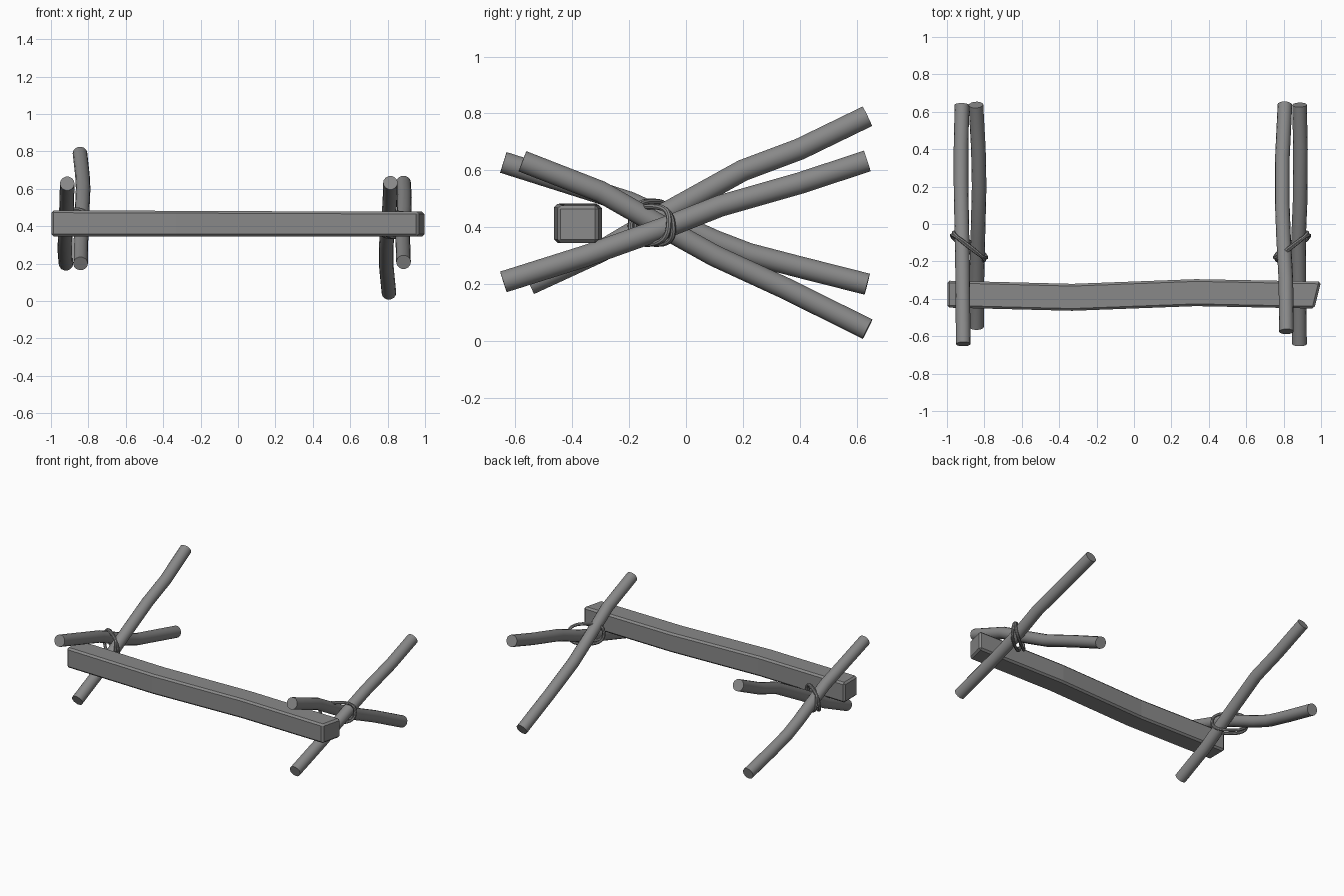
import bpy, bmesh, math
from mathutils import Vector

cube = bpy.data.objects.get("Cube")
if cube:
    bpy.data.objects.remove(cube, do_unlink=True)

grey = bpy.data.materials.new("weathered grey wood")
grey.use_nodes = True
colour = (0.25, 0.25, 0.25, 1)
grey.diffuse_color = colour
grey.node_tree.nodes["Principled BSDF"].inputs["Base Color"].default_value = colour


def finish(name, bm, smooth=True):
    bmesh.ops.recalc_face_normals(bm, faces=bm.faces)
    mesh = bpy.data.meshes.new(name)
    bm.to_mesh(mesh)
    bm.free()
    mesh.materials.append(grey)
    obj = bpy.data.objects.new(name, mesh)
    bpy.context.collection.objects.link(obj)
    if smooth:
        bpy.ops.object.select_all(action='DESELECT')
        obj.select_set(True)
        bpy.context.view_layer.objects.active = obj
        bpy.ops.object.shade_smooth_by_angle(angle=math.radians(40))
    return obj


def skin(bm, rings, closed=False):
    """Join rings of points into a tube, capped unless it is closed."""
    loops = [[bm.verts.new(p) for p in ring] for ring in rings]
    n = len(loops[0])
    pairs = list(zip(loops, loops[1:])) + ([(loops[-1], loops[0])] if closed else [])
    for a, b in pairs:
        for i in range(n):
            j = (i + 1) % n
            bm.faces.new((a[i], a[j], b[j], b[i]))
    if not closed:
        bm.faces.new(loops[0])
        bm.faces.new(loops[-1])


def tube(bm, path, radius, side, sides=14, closed=False):
    """Sweep a circle along a path; side fixes the frame."""
    rings = []
    n = len(path)
    for i, p in enumerate(path):
        before = path[i - 1] if i or closed else p
        after = path[(i + 1) % n] if i < n - 1 or closed else p
        along = (after - before).normalized()
        u = (side - along * side.dot(along)).normalized()
        v = along.cross(u)
        angles = [2 * math.pi * k / sides for k in range(sides)]
        rings.append([p + (u * math.cos(a) + v * math.sin(a)) * radius for a in angles])
    skin(bm, rings, closed)


def pole(name, points):
    bm = bmesh.new()
    tube(bm, [Vector(p) for p in points], 0.039, Vector((1, 0, 0)))
    finish(name, bm)


# Crossed poles, each a slightly crooked branch running front to back
pole("left_outer_pole", [(.885, -.642, .208), (.882, -.35, .3), (.88, -.07, .4),
                         (.888, .12, .475), (.89, .4, .555), (.885, .637, .633)])
pole("left_inner_pole", [(.815, -.575, .632), (.812, -.3, .525), (.8, -.08, .4),
                         (.793, .1, .3), (.793, .35, .185), (.807, .638, .042)])
pole("right_outer_pole", [(-.913, -.642, .628), (-.917, -.2, .488), (-.923, .1, .353),
                          (-.925, .22, .307), (-.925, .4, .26), (-.92, .637, .2)])
pole("right_inner_pole", [(-.842, -.55, .2), (-.84, -.3, .315), (-.835, -.08, .445),
                          (-.828, .2, .6), (-.832, .4, .675), (-.845, .637, .79)])


# Rope lashings looped diagonally around each crossing
def lashing(name, centre, sign):
    bm = bmesh.new()
    outward = Vector((sign * .79, .61, 0))
    across = Vector((-.61 * sign, .79, 0))
    for offset, lean in ((-.009, .012), (.009, -.012)):
        path = []
        for k in range(28):
            a = 2 * math.pi * k / 28
            c, s = math.cos(a), math.sin(a)
            path.append(centre + outward * (.11 * math.copysign(abs(c) ** .75, c))
                        + Vector((0, 0, .066 * math.copysign(abs(s) ** .75, s)))
                        + across * (offset + lean * s))
        tube(bm, path, .01, across, 8, True)
    finish(name, bm)


lashing("left_lashing", Vector((.845, -.12, .407)), 1)
lashing("right_lashing", Vector((-.882, -.12, .425)), -1)

# Long squared beam, gently waving, with one end cut at a slant
rings = []
for x, y, top, slant in ((-.998, -.375, .484, 0), (-.33, -.392, .482, 0),
                         (.33, -.367, .479, 0), (.982, -.38, .477, .018)):
    rings.append([(x - slant, y - .072, .345), (x + slant, y + .072, .345),
                  (x + slant, y + .072, top), (x - slant, y - .072, top)])
bm = bmesh.new()
skin(bm, rings)
beam = finish("cross_beam", bm, smooth=False)
bevel = beam.modifiers.new("worn_edges", 'BEVEL')
bevel.width = .012
bevel.segments = 1
bevel.limit_method = 'ANGLE'
bevel.angle_limit = math.radians(40)
